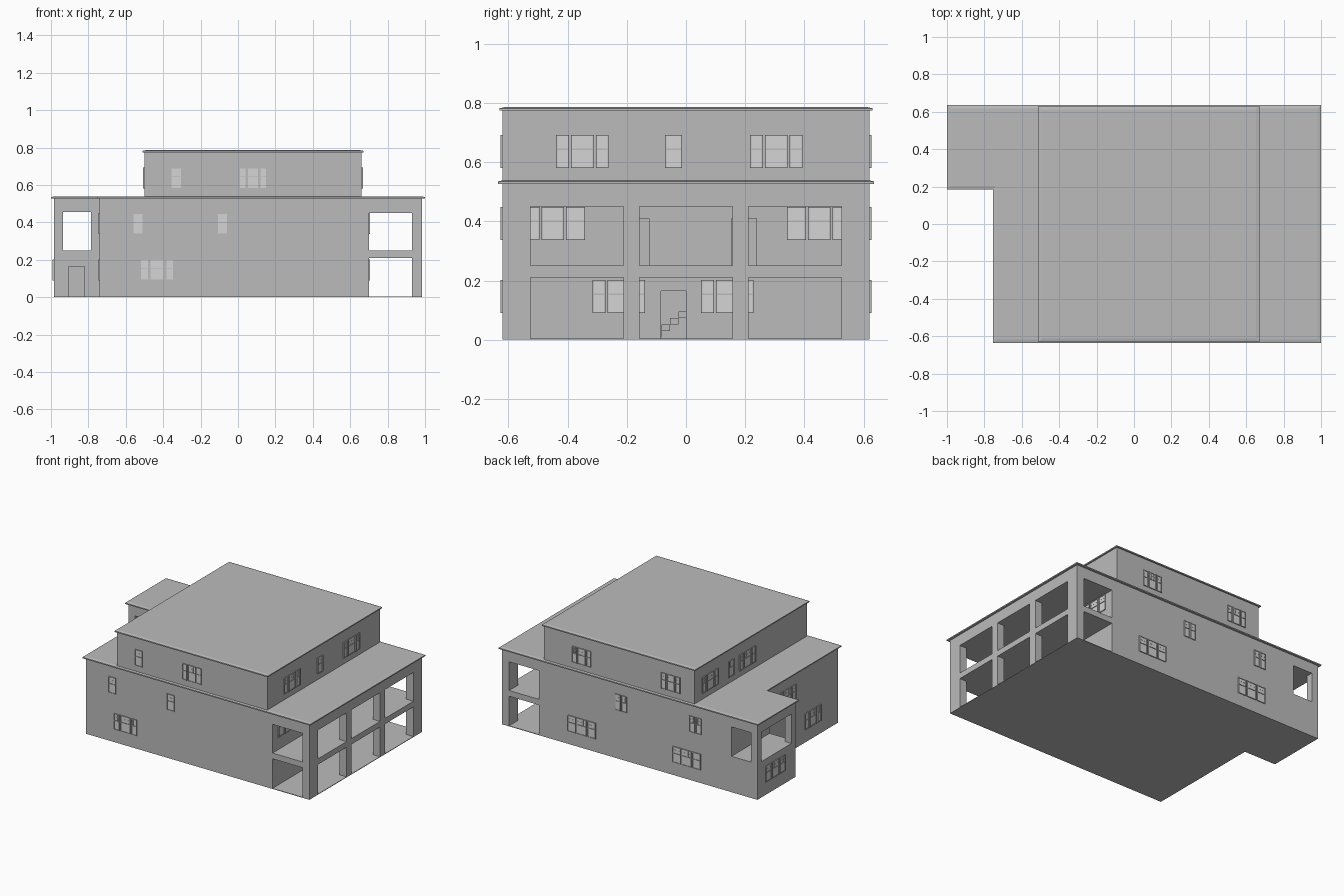
import bpy, bmesh

cube = bpy.data.objects.get("Cube")
if cube:
    bpy.data.objects.remove(cube, do_unlink=True)


def material(name, value):
    m = bpy.data.materials.new(name)
    m.use_nodes = True
    color = (value, value, value, 1)
    m.diffuse_color = color
    m.node_tree.nodes["Principled BSDF"].inputs["Base Color"].default_value = color
    return m


WALL = material("wall grey", 0.5)
PANE = material("pale pane", 0.66)


def finish(name, bm, mats):
    bmesh.ops.recalc_face_normals(bm, faces=bm.faces)
    mesh = bpy.data.meshes.new(name)
    bm.to_mesh(mesh)
    bm.free()
    for m in mats:
        mesh.materials.append(m)
    ob = bpy.data.objects.new(name, mesh)
    bpy.context.collection.objects.link(ob)
    return ob


def add_box(bm, xs, ys, zs, mat=0):
    v = [bm.verts.new((x, y, z)) for x in xs for y in ys for z in zs]
    for ids in ((0, 1, 3, 2), (4, 6, 7, 5), (0, 4, 5, 1),
                (2, 3, 7, 6), (0, 2, 6, 4), (1, 5, 7, 3)):
        bm.faces.new([v[i] for i in ids]).material_index = mat


def prism(name, pts, z0, z1, crown=0):
    """Extruded footprint; crown raises an inset top for a sloped roof edge."""
    bm = bmesh.new()
    base = bm.faces.new([bm.verts.new((x, y, z0)) for x, y in pts])
    ext = bmesh.ops.extrude_face_region(bm, geom=[base])["geom"]
    for v in ext:
        if isinstance(v, bmesh.types.BMVert):
            v.co.z = z1
    if crown:
        bm.normal_update()
        top = [f for f in ext if isinstance(f, bmesh.types.BMFace)]
        bmesh.ops.inset_region(bm, faces=top, thickness=0.025)
        for v in top[0].verts:
            v.co.z = z1 + crown
    return finish(name, bm, [WALL])


def rect(x0, x1, y):
    return [(x0, -y), (x1, -y), (x1, y), (x0, y)]


def footprint(o):
    """Main block with the rear wing, grown outward by o."""
    return [(-0.74 - o, -0.62 - o), (0.985 + o, -0.62 - o), (0.985 + o, 0.62 + o),
            (-0.985 - o, 0.62 + o), (-0.985 - o, 0.2 - o), (-0.74 - o, 0.2 - o)]


def cut(target, xs, ys, zs):
    bm = bmesh.new()
    add_box(bm, xs, ys, zs)
    cutter = finish("opening_cutter", bm, [WALL])
    cutter.hide_render = True
    mod = target.modifiers.new("opening", "BOOLEAN")
    mod.operation, mod.solver, mod.object = "DIFFERENCE", "EXACT", cutter
    bpy.context.view_layer.objects.active = target
    bpy.ops.object.modifier_apply(modifier=mod.name)
    bpy.data.objects.remove(cutter, do_unlink=True)


# Main block, upper storey and roofs
house = prism("lower_storeys", footprint(0), 0, 0.527)
prism("top_storey", rect(-0.5, 0.66, 0.62), 0.528, 0.774)
prism("lower_roof", footprint(0.015), 0.527, 0.535, 0.004)
prism("top_roof", rect(-0.51, 0.67, 0.63), 0.774, 0.782, 0.004)

# Two-storey porch: a passage along y and three bays on each level
for zs in ((0.004, 0.21), (0.25, 0.45)):
    cut(house, (0.7, 0.93), (-0.7, 0.7), zs)
    for y in (-0.368, 0, 0.368):
        cut(house, (0.8, 1.1), (y - 0.157, y + 0.157), zs)

# Open balcony in the rear wing and the door beneath it
cut(house, (-0.935, -0.785), (0.1, 0.7), (0.25, 0.455))
cut(house, (-1.1, -0.8), (0.245, 0.575), (0.25, 0.455))
cut(house, (-0.905, -0.82), (0.1, 0.26), (0.004, 0.165))

# Porch doorways and the stair hall
cut(house, (0.5, 0.66), (-0.2, 0.2), (0.004, 0.2))
cut(house, (0.6, 0.75), (-0.085, 0), (0.004, 0.165))
for y in (-0.167, 0.197):
    cut(house, (0.64, 0.75), (y - 0.042, y + 0.042), (0.25, 0.41))

# Stair flight inside the hall
bm = bmesh.new()
for i in range(7):
    y, z = -0.11 + i * 0.028, 0.03 + i * 0.022
    add_box(bm, (0.52, 0.6), (y, y + 0.028), (z - 0.022, z))
finish("stairs", bm, [WALL])

# Sash layouts: widths of the lights side by side
SINGLE = [0.057]
PAIR = [0.042, 0.042]
SMALL = [0.036, 0.06, 0.036]
TRIPLE = [0.043, 0.077, 0.043]
WIDE = [0.064, 0.075, 0.064]
GAP = 0.007
GROUND, MIDDLE, TOP = 0.09, 0.337, 0.58


def window(name, side, plane, centre, z0, lights, height=0.112):
    """Double-hung windows standing slightly proud of a wall."""
    bm = bmesh.new()
    sign = 1 if side[0] == "+" else -1

    def bar(u0, u1, za, zb, depth, mat=0):
        d = sorted((plane - sign * 0.003, plane + sign * depth))
        xy = (d, (u0, u1)) if side[1] == "x" else ((u0, u1), d)
        add_box(bm, xy[0], xy[1], (za, zb), mat)

    u = centre - (sum(lights) + GAP * (len(lights) - 1)) / 2
    z1, mid, t = z0 + height, z0 + height * 0.57, 0.004
    for w in lights:
        bar(u, u + w, z0, z1, 0.002, 1)
        for a in (u, u + w - t):
            bar(a, a + t, z0, z1, 0.007)
        for z in (z0, mid - t / 2, z1 - t):
            bar(u + t, u + w - t, z, z + t, 0.006)
        # glazing bars of the upper sash
        for k in (1, 2):
            c = u + w * k / 3
            bar(c - 0.001, c + 0.001, mid, z1 - t, 0.003, 1)
        c = (mid + z1) / 2
        bar(u + t, u + w - t, c - 0.001, c + 0.001, 0.003, 1)
        u += w + GAP
    finish(name, bm, [WALL, PANE])


ROWS = {
    "front": ("-y", -0.62, [(-0.33, TOP, SINGLE), (0.08, TOP, SMALL),
                            (-0.535, MIDDLE, SINGLE), (-0.083, MIDDLE, SINGLE),
                            (-0.433, GROUND, TRIPLE)]),
    "back": ("+y", 0.62, [(0.37, TOP, SMALL), (-0.317, TOP, SMALL),
                          (0.065, MIDDLE, PAIR), (-0.508, MIDDLE, PAIR),
                          (0.37, GROUND, WIDE), (-0.44, GROUND, WIDE)]),
    "porch_top": ("+x", 0.66, [(-0.35, TOP, TRIPLE), (-0.042, TOP, SINGLE),
                               (0.305, TOP, TRIPLE)]),
    "porch_wall": ("+x", 0.7, [(-0.45, MIDDLE, WIDE), (0.45, MIDDLE, WIDE),
                               (-0.227, GROUND, TRIPLE), (0.14, GROUND, TRIPLE)]),
    "side_top": ("-x", -0.5, [(0.45, TOP, TRIPLE), (0.22, TOP, SINGLE),
                              (0.04, TOP, TRIPLE)]),
    "side_wall": ("-x", -0.74, [(-0.06, MIDDLE, TRIPLE), (-0.34, GROUND, TRIPLE)]),
    "wing": ("-x", -0.985, [(0.425, GROUND, WIDE)]),
}
for row, (side, plane, items) in ROWS.items():
    for n, (centre, z0, lights) in enumerate(items, 1):
        window(f"{row}_window_{n}", side, plane, centre, z0, lights)
